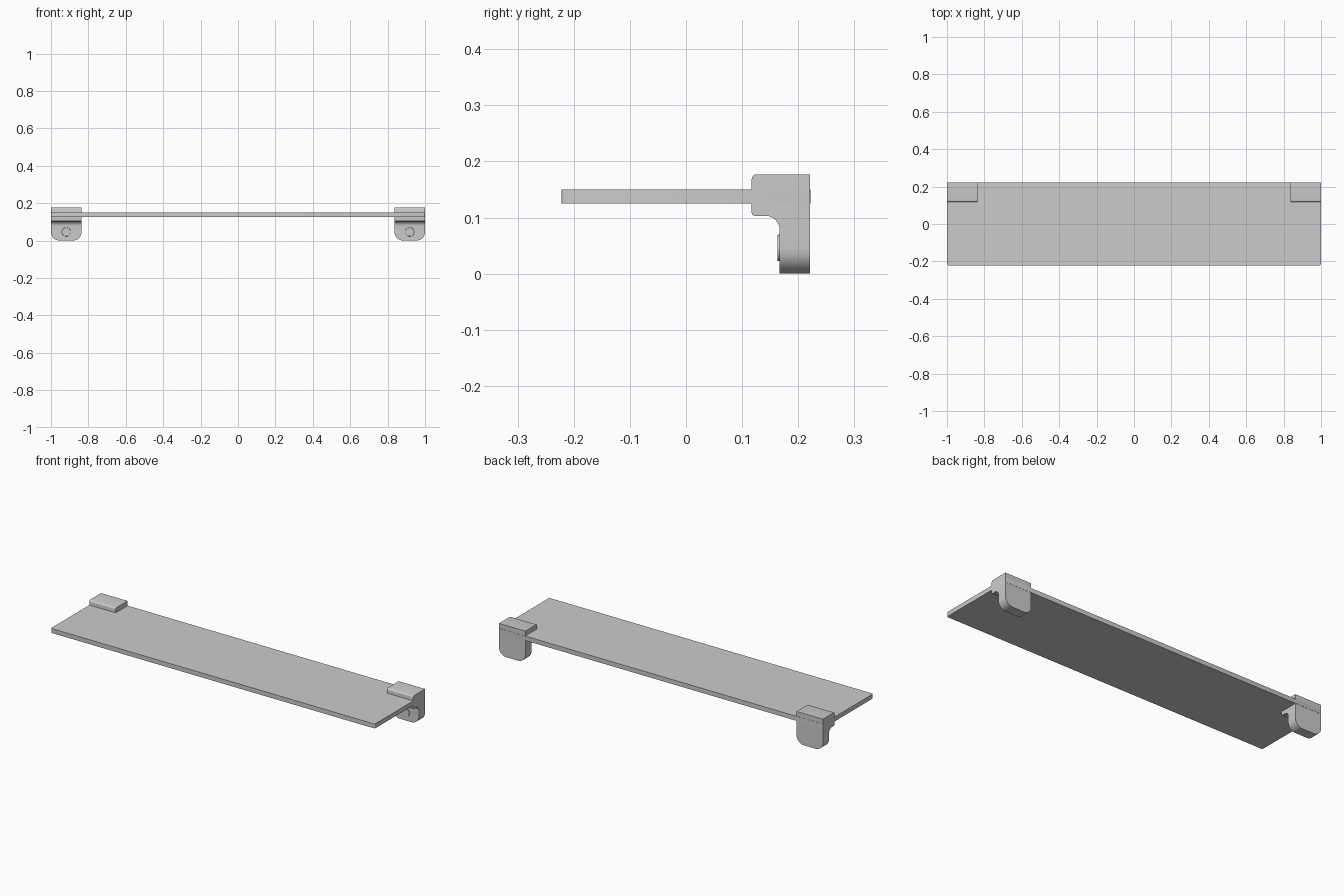
import bpy, bmesh, math
from mathutils import Matrix

if "Cube" in bpy.data.objects:
    bpy.data.objects.remove(bpy.data.objects["Cube"])

BACK = 0.222


def make_object(name, bm):
    bmesh.ops.recalc_face_normals(bm, faces=bm.faces)
    mesh = bpy.data.meshes.new(name)
    bm.to_mesh(mesh)
    bm.free()
    ob = bpy.data.objects.new(name, mesh)
    bpy.context.collection.objects.link(ob)
    bpy.ops.object.select_all(action='DESELECT')
    ob.select_set(True)
    bpy.context.view_layer.objects.active = ob
    bpy.ops.object.shade_smooth_by_angle(angle=math.radians(30))
    return ob


def arc(cy, cz, r, a0, a1, n):
    angles = [math.radians(a0 + (a1 - a0) * i / n) for i in range(n + 1)]
    return [(cy + r * math.cos(a), cz + r * math.sin(a)) for a in angles]


# Shelf board with slightly rounded corners
bm = bmesh.new()
bmesh.ops.create_cube(bm, size=1, matrix=Matrix.Translation((0, 0, 0.1375))
                      @ Matrix.Diagonal((2, 2 * BACK, 0.025, 1)))
uprights = [e for e in bm.edges if abs(e.verts[0].co.z - e.verts[1].co.z) > 0.01]
bmesh.ops.bevel(bm, geom=uprights, offset=0.009, segments=4, profile=0.5, affect='EDGES')
make_object("shelf_board", bm)

# Bracket side profile (y, z): rounded clamp nose, inner fillet, wall plate
profile = [(BACK - 0.001, 0), (BACK - 0.001, 0.177)]
profile += arc(0.126, 0.168, 0.009, 90, 180, 4)
profile += arc(0.123, 0.109, 0.006, 180, 270, 4)
profile += arc(0.142, 0.078, 0.025, 90, 0, 8)
profile += [(0.167, 0)]

for side, sign in (("left", -1), ("right", 1)):
    # Wall bracket, extruded along x
    bm = bmesh.new()
    face = bm.faces.new([bm.verts.new((sign * 0.837, y, z)) for y, z in profile])
    ext = bmesh.ops.extrude_face_region(bm, geom=[face])["geom"]
    for v in ext:
        if isinstance(v, bmesh.types.BMVert):
            v.co.x = sign * 1.0
    # Rounded lower corners of the wall plate
    low = [e for e in bm.edges if all(v.co.z < 0.001 for v in e.verts)
           and abs(e.verts[0].co.x - e.verts[1].co.x) < 0.001]
    bmesh.ops.bevel(bm, geom=low, offset=0.045, segments=8, profile=0.5, affect='EDGES')
    make_object(side + "_bracket", bm)

    # Screw head on the front of the wall plate
    bm = bmesh.new()
    bmesh.ops.create_cone(bm, cap_ends=True, segments=32, radius1=0.0245, radius2=0.023,
                          depth=0.006, matrix=Matrix.Translation((sign * 0.9185, 0.166, 0.046))
                          @ Matrix.Rotation(math.pi / 2, 4, 'X'))
    make_object(side + "_screw_head", bm)
